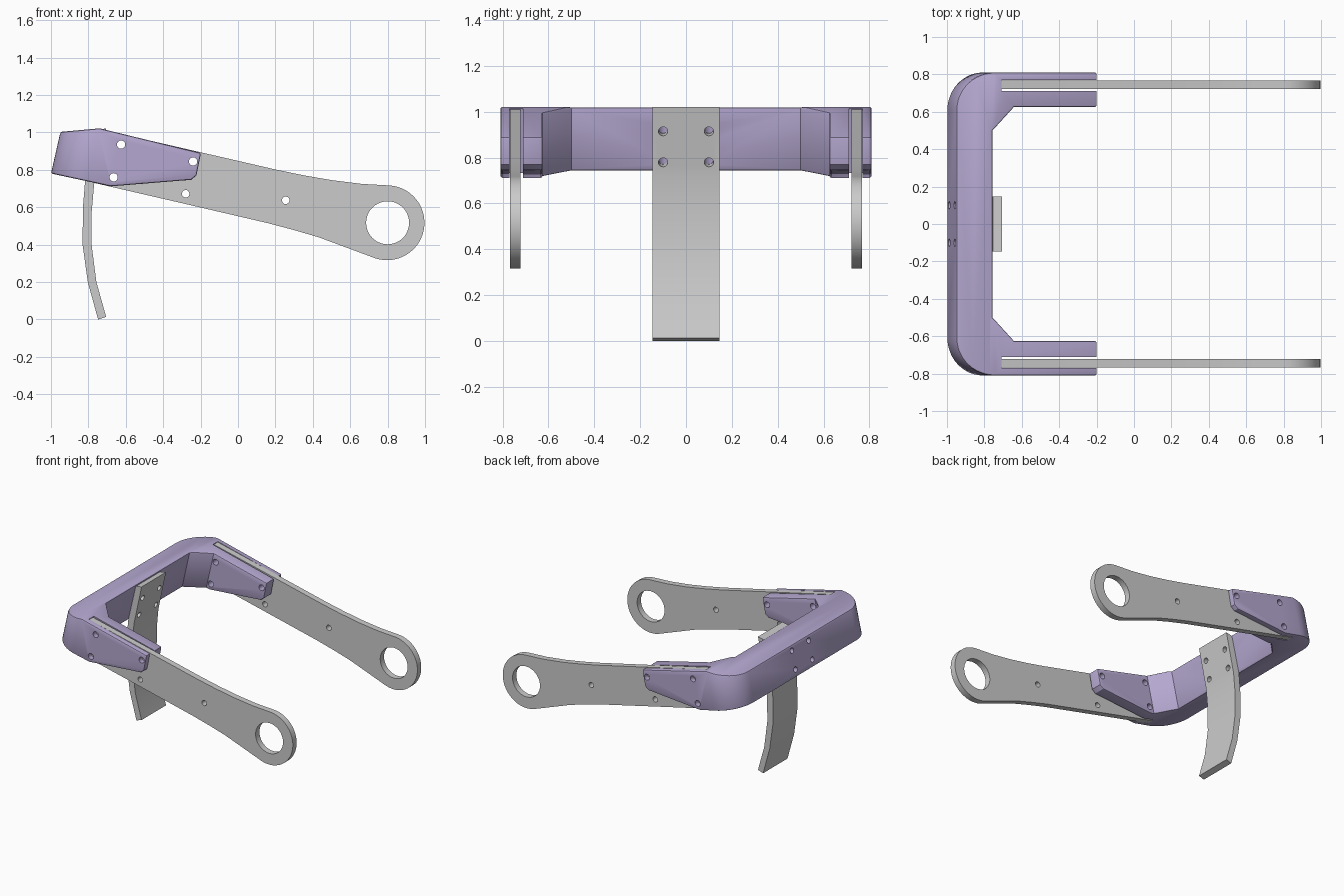
import bpy, bmesh, math
from mathutils import Vector

if "Cube" in bpy.data.objects:
    bpy.data.objects.remove(bpy.data.objects["Cube"])

TILT = 0.227  # x shift per unit of height of the leaning bracket


def prisms(name, polys, vec):
    """One object made of 3D polygons, each extruded along vec."""
    bm = bmesh.new()
    for pts in polys:
        a = [bm.verts.new(p) for p in pts]
        b = [bm.verts.new(Vector(p) + Vector(vec)) for p in pts]
        n = len(a)
        bm.faces.new(a)
        bm.faces.new(b[::-1])
        for i in range(n):
            bm.faces.new((a[i], b[i], b[(i + 1) % n], a[(i + 1) % n]))
    bmesh.ops.recalc_face_normals(bm, faces=bm.faces)
    me = bpy.data.meshes.new(name)
    bm.to_mesh(me)
    bm.free()
    ob = bpy.data.objects.new(name, me)
    bpy.context.collection.objects.link(ob)
    return ob


def side(pts, y):
    return [(x, y, z) for x, z in pts]


def arc(cx, cy, r, a0, a1, n):
    return [(cx + r * math.cos(math.radians(a0 + (a1 - a0) * i / n)),
             cy + r * math.sin(math.radians(a0 + (a1 - a0) * i / n))) for i in range(n + 1)]


def circle(cx, cy, r, n=24):
    return arc(cx, cy, r, 0, 360, n)[:-1]


def activate(ob):
    bpy.ops.object.select_all(action='DESELECT')
    ob.select_set(True)
    bpy.context.view_layer.objects.active = ob


def boolean(ob, cutter, op='DIFFERENCE'):
    m = ob.modifiers.new("cut", 'BOOLEAN')
    m.operation, m.solver, m.object = op, 'EXACT', cutter
    activate(ob)
    bpy.ops.object.modifier_apply(modifier=m.name)
    bpy.data.objects.remove(cutter)


def hole_cutter(holes, y0=-1, depth=2):
    return prisms("holes", [side(circle(x, z, r), y0) for x, z, r in holes], (0, depth, 0))


def tab_hole_cutter():
    polys = []
    axis = Vector((1, 0, -TILT)).normalized()
    up = Vector((TILT, 0, 1)).normalized()
    for y in (-0.1, 0.1):
        for x, z in ((-0.73, 0.915), (-0.76, 0.78)):
            c = Vector((x, y, z)) - axis * 0.4
            polys.append([c + Vector((0, a, 0)) + up * b for a, b in circle(0, 0, 0.02, 20)])
    return prisms("tab_holes", polys, axis * 0.6)


small = [(-0.625, 0.935, 0.022), (-0.665, 0.76, 0.022), (-0.24, 0.845, 0.022)]

# U-shaped bracket: leaning plan outline trimmed by the side profile
plan = (arc(-0.75, 0.61, 0.2, 90, 180, 12) + arc(-0.75, -0.61, 0.2, 180, 270, 12)
        + [(0.1, -0.81), (0.1, -0.625), (-0.64, -0.625), (-0.76, -0.5),
           (-0.76, 0.5), (-0.64, 0.625), (0.1, 0.625), (0.1, 0.81)])
bracket = prisms("bracket", [[(x - 0.4 * TILT, y, 0.6) for x, y in plan]], (0.6 * TILT, 0, 0.6))
profile = [(-1.1, 0.802), (-1.1, 0.988), (-0.95, 1.003), (-0.74, 1.022), (-0.198, 0.89),
           (-0.222, 0.77), (-0.25, 0.747), (-0.68, 0.712)]
boolean(bracket, prisms("trim", [side(profile, -1)], (0, 2, 0)), 'INTERSECT')
bevel = bracket.modifiers.new("bevel", 'BEVEL')
bevel.width, bevel.segments = 0.01, 2
bevel.limit_method, bevel.angle_limit = 'ANGLE', math.radians(55)
bevel.use_clamp_overlap = False
activate(bracket)
bpy.ops.object.modifier_apply(modifier="bevel")

# Slots for the arms, then bolt holes
slot = [(-0.803, 0.6), (0, 0.6), (0, 1.2), (-0.667, 1.2)]
boolean(bracket, prisms("slots", [side(slot, 0.711), side(slot, -0.771)], (0, 0.06, 0)))
boolean(bracket, hole_cutter(small))
boolean(bracket, tab_hole_cutter())
mat = bpy.data.materials.new("lilac")
mat.diffuse_color = (0.46, 0.39, 0.63, 1)
mat.use_nodes = True
mat.node_tree.nodes["Principled BSDF"].inputs["Base Color"].default_value = mat.diffuse_color
bracket.data.materials.append(mat)
parts = [bracket]

# Pair of side arms with ring ends
arm_outline = ([(-0.772, 0.731), (-0.3, 0.622), (0.16, 0.515), (0.3, 0.478), (0.43, 0.44)]
               + arc(0.797, 0.517, 0.2, -108, 86, 28)
               + [(0.66, 0.725), (0.5, 0.745), (0.35, 0.771), (0.2, 0.802), (-0.708, 1.011)])
for label, y in (("left", 0.722), ("right", -0.768)):
    arm = prisms("arm_" + label, [side(arm_outline, y)], (0, 0.046, 0))
    boolean(arm, hole_cutter(small + [(-0.28, 0.672, 0.02), (0.255, 0.637, 0.02)]))
    boolean(arm, prisms("ring_hole", [side(circle(0.8, 0.517, 0.115, 40), -1)], (0, 2, 0)))
    parts.append(arm)

# Curved tab hanging from the middle of the bracket
tab_outline = [(-0.754, 1.012), (-0.818, 0.735), (-0.829, 0.6), (-0.831, 0.4), (-0.803, 0.2),
               (-0.748, 0.0), (-0.705, 0.014), (-0.757, 0.2), (-0.783, 0.4),
               (-0.782, 0.58), (-0.769, 0.724), (-0.705, 1.022)]
tab = prisms("tab", [side(tab_outline, -0.146)], (0, 0.292, 0))
boolean(tab, tab_hole_cutter())
parts.append(tab)

for ob in parts:
    activate(ob)
    bpy.ops.object.shade_smooth_by_angle(angle=math.radians(25))
